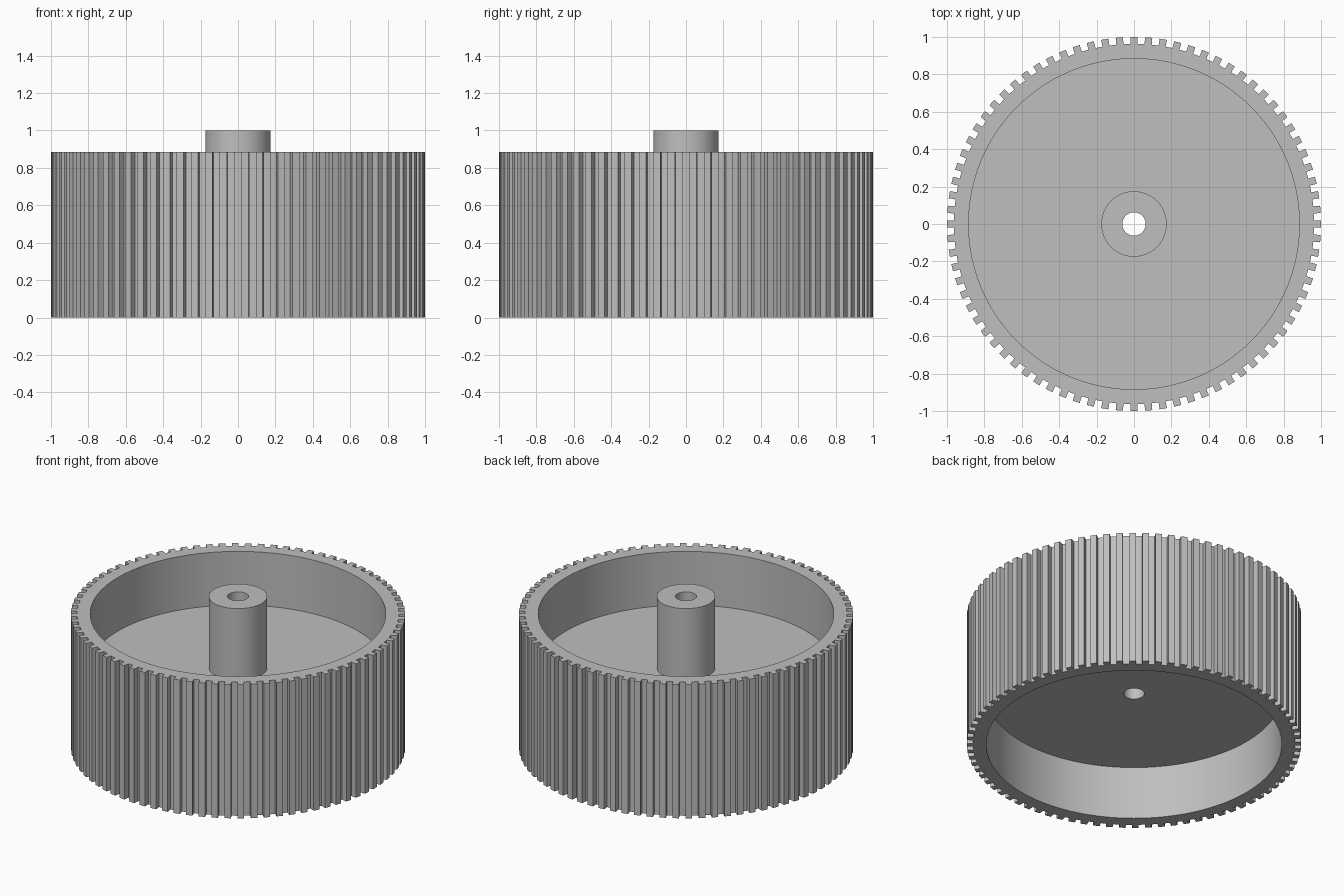
import bpy
import bmesh
from math import sin, cos, pi, radians

cube = bpy.data.objects.get("Cube")
if cube:
    bpy.data.objects.remove(cube, do_unlink=True)

# Main dimensions
TEETH = 80
TIP, ROOT = 1.0, 0.963
HALF_TOOTH = 0.0195
RIM_INNER, RIM_TOP = 0.884, 0.884
WEB_LOW, WEB_HIGH = 0.35, 0.53
HUB, HUB_TOP, BORE = 0.175, 1.0, 0.0625

grey = bpy.data.materials.new("light_grey")
grey.use_nodes = True
colour = (0.52, 0.52, 0.52, 1)
grey.diffuse_color = colour
grey.node_tree.nodes["Principled BSDF"].inputs["Base Color"].default_value = colour

# Four corners per tooth: root, tip, tip, root, with a tooth centred on each axis
corners = []
for i in range(TEETH):
    mid = 2 * pi * i / TEETH
    for side, radius in ((-1, ROOT), (-1, TIP), (1, TIP), (1, ROOT)):
        corners.append((mid + side * HALF_TOOTH / radius, radius))

# Evenly spaced angles keep the plain cylinders smooth
count = len(corners)
even = [2 * pi * (i - 1.5) / count for i in range(count)]

bm = bmesh.new()


def toothed_loop(z):
    return [bm.verts.new((r * cos(a), r * sin(a), z)) for a, r in corners]


def round_loop(radius, z):
    return [bm.verts.new((radius * cos(a), radius * sin(a), z)) for a in even]


# Closed cross-section: toothed rim, recessed web, bored hub
loops = [toothed_loop(0)]
for radius, z in ((RIM_INNER, 0), (RIM_INNER, WEB_LOW), (BORE, WEB_LOW),
                  (BORE, HUB_TOP), (HUB, HUB_TOP), (HUB, WEB_HIGH),
                  (RIM_INNER, WEB_HIGH), (RIM_INNER, RIM_TOP)):
    loops.append(round_loop(radius, z))
loops.append(toothed_loop(RIM_TOP))

for k, low in enumerate(loops):
    high = loops[(k + 1) % len(loops)]
    for i in range(count):
        j = (i + 1) % count
        bm.faces.new((low[i], low[j], high[j], high[i]))
bmesh.ops.recalc_face_normals(bm, faces=bm.faces)

mesh = bpy.data.meshes.new("toothed_pulley_wheel")
bm.to_mesh(mesh)
bm.free()
mesh.materials.append(grey)
wheel = bpy.data.objects.new("toothed_pulley_wheel", mesh)
bpy.context.collection.objects.link(wheel)

# Smooth cylinders, crisp teeth and rims
bpy.ops.object.select_all(action="DESELECT")
wheel.select_set(True)
bpy.context.view_layer.objects.active = wheel
bpy.ops.object.shade_smooth_by_angle(angle=radians(30))
